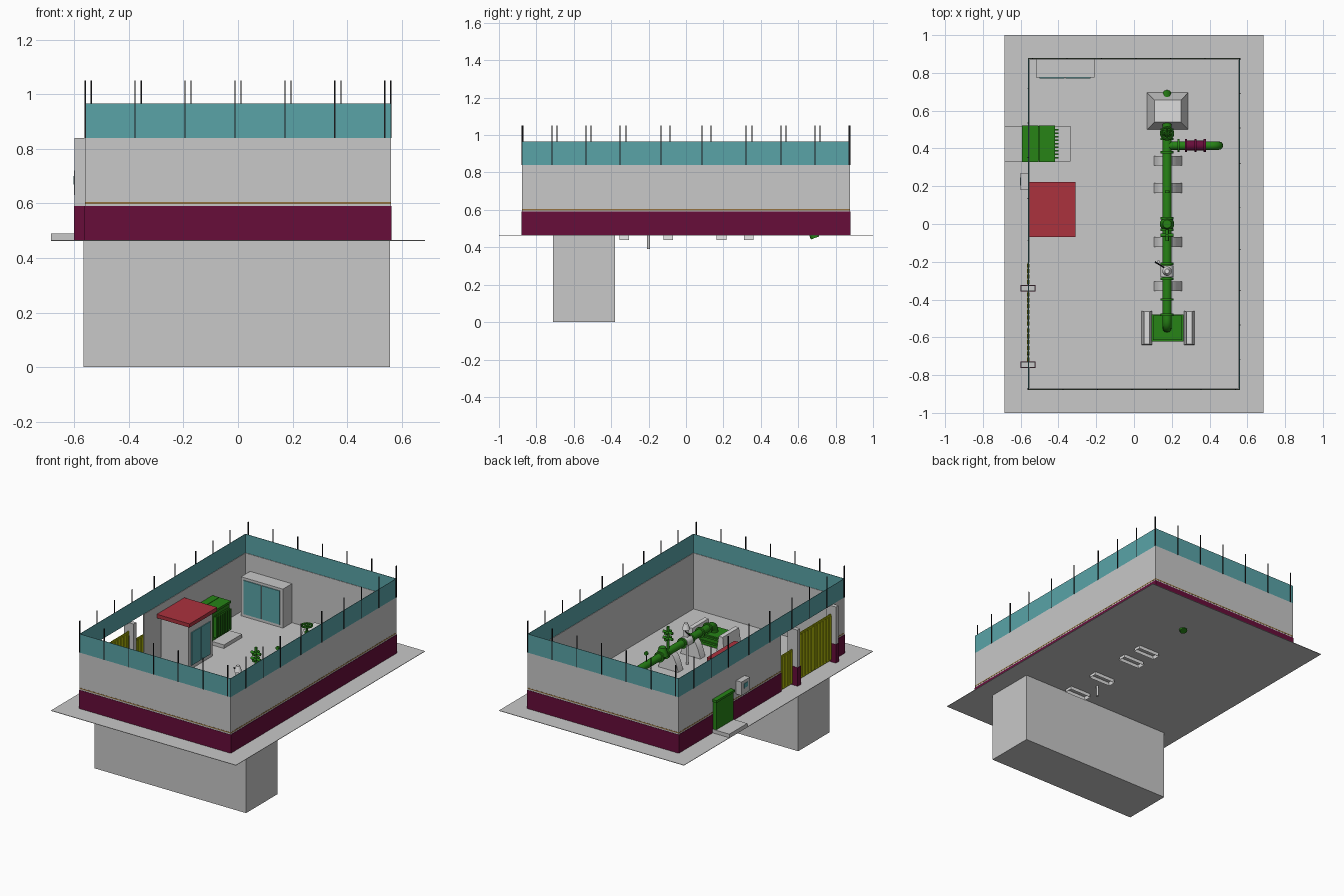
import bpy, bmesh, math
from mathutils import Vector

old = bpy.data.objects.get("Cube")
if old:
    bpy.data.objects.remove(old, do_unlink=True)


def material(name, r, g, b):
    m = bpy.data.materials.new(name)
    m.use_nodes = True
    m.diffuse_color = (r, g, b, 1)
    m.node_tree.nodes["Principled BSDF"].inputs["Base Color"].default_value = (r, g, b, 1)
    return m


GREY = material("concrete grey", .58, .58, .58)
WHITE = material("light grey", .72, .72, .72)
WINE = material("burgundy", .135, .004, .042)
TEAL = material("teal", .1, .37, .39)
GREEN = material("green", .02, .23, .008)
RED = material("red", .41, .032, .048)
OLIVE = material("yellow green", .42, .47, .003)
BLACK = material("black", .01, .01, .012)
OCHRE = material("ochre", .3, .17, .05)
G = .466           # ground level
PX, PZ = .175, .59  # main pipe axis


def finish(name, bm, mat, smooth=False):
    me = bpy.data.meshes.new(name)
    bmesh.ops.recalc_face_normals(bm, faces=bm.faces)
    bm.to_mesh(me)
    bm.free()
    ob = bpy.data.objects.new(name, me)
    bpy.context.collection.objects.link(ob)
    me.materials.append(mat)
    if smooth:
        bpy.context.view_layer.objects.active = ob
        bpy.ops.object.select_all(action='DESELECT')
        ob.select_set(True)
        bpy.ops.object.shade_smooth_by_angle()
    return ob


def box(name, mat, x, y, z, taper=(1, 1)):
    """Box from ranges; taper shrinks the top."""
    bm = bmesh.new()
    bmesh.ops.create_cube(bm, size=1)
    for v in bm.verts:
        t = taper if v.co.z > 0 else (1, 1)
        v.co = Vector(((x[0] + x[1]) / 2 + v.co.x * (x[1] - x[0]) * t[0],
                       (y[0] + y[1]) / 2 + v.co.y * (y[1] - y[0]) * t[1],
                       z[0] if v.co.z < 0 else z[1]))
    return finish(name, bm, mat)


def rod(name, mat, a, b, r, sides=20, r2=None):
    """Cylinder or cone between two points."""
    a, b = Vector(a), Vector(b)
    bm = bmesh.new()
    bmesh.ops.create_cone(bm, cap_ends=True, segments=sides, radius1=r,
                          radius2=r if r2 is None else r2, depth=(b - a).length)
    q = (b - a).to_track_quat('Z', 'Y')
    for v in bm.verts:
        v.co = q @ v.co + (a + b) / 2
    return finish(name, bm, mat, sides > 6)


def pipe(name, mat, pts, r, fillet=.05):
    """Round pipe along a path with filleted corners."""
    pts = [Vector(p) for p in pts]
    path = [pts[0]]
    for p, c, n in zip(pts, pts[1:], pts[2:]):
        s, e = c + (p - c).normalized() * fillet, c + (n - c).normalized() * fillet
        path += [s.lerp(c, k / 6).lerp(c.lerp(e, k / 6), k / 6) for k in range(7)]
    path.append(pts[-1])
    cu = bpy.data.curves.new(name, 'CURVE')
    cu.dimensions = '3D'
    cu.bevel_depth, cu.bevel_resolution, cu.use_fill_caps = r, 4, True
    sp = cu.splines.new('POLY')
    sp.points.add(len(path) - 1)
    for q, p in zip(sp.points, path):
        q.co = (*p, 1)
    cu.materials.append(mat)
    ob = bpy.data.objects.new(name, cu)
    bpy.context.collection.objects.link(ob)


def wheel(name, mat, centre, r, tube):
    """Handwheel: rim and two spokes."""
    bpy.ops.mesh.primitive_torus_add(location=centre, major_radius=r, minor_radius=tube,
                                     major_segments=24, minor_segments=8)
    ob = bpy.context.object
    ob.name = name
    ob.data.materials.append(mat)
    c = Vector(centre)
    for d in (Vector((r, 0, 0)), Vector((0, r, 0))):
        rod(name + "_spoke", mat, c - d, c + d, tube, 6)


# Ground slab and underground tank
box("ground", GREY, (-.685, .685), (-1, 1), (G - .003, G))
box("underground_tank", GREY, (-.565, .557), (-.71, -.38), (0, G - .003))

# Perimeter wall: grey panels, outer burgundy base, thin stripe, screen above
T, XW, YW = .006, .56, .877
DOOR_END, GATE_END = -.205, -.75


def wall(name, along_x, at, span):
    s = 1 if at > 0 else -1
    for part, mat, z, off, th in (("panel", GREY, (G, .84), 0, T),
                                  ("base", WINE, (G, .59), .002, .003),
                                  ("stripe", OCHRE, (.598, .605), .001, .002)):
        r = tuple(sorted((at + s * off, at + s * (off - th))))
        box(f"{name}_{part}", mat, *((span, r) if along_x else (r, span)), z)


wall("front_wall", True, -YW, (-XW, XW))
wall("back_wall", True, YW, (-XW, XW))
wall("left_wall", False, XW, (-YW, YW))
wall("right_wall", False, -XW, (DOOR_END, YW))
wall("right_wall_end", False, -XW, (-YW, GATE_END))
for s in (-1, 1):
    yy, xx = sorted((s * YW, s * (YW - .003))), sorted((s * XW, s * (XW - .003)))
    box("screen_end", TEAL, (-XW, XW), yy, (.84, .965))
    box("screen_side", TEAL, xx, (-YW, YW), (.84, .965))

# Fence posts
P = .0025


def post(x, y):
    box("fence_post", BLACK, (x - P, x + P), (y - P, y + P), (.84, 1.05))


for i in range(7):
    post(-.56 + i * .183, -YW)
    post(-.538 + i * .183, YW)
for y in (-.716, -.535, -.353, -.134, .086, .32, .508, .69, .871):
    post(XW, y)
    post(-XW, -y)

# Gate pillars, gate leaves and side door
for y in (-.34, -.745):
    box("gate_pillar", GREY, (-.598, -.525), (y - .014, y + .014), (G, .84))
    box("pillar_base", WINE, (-.601, -.522), (y - .017, y + .017), (G, .59))


def gate(name, y0, y1, top, n):
    box(name, OLIVE, (-.563, -.558), (y0, y1), (G + .01, top))
    w = (y1 - y0) / n
    for i in range(n):
        box(name + "_slat", OLIVE, (-.567, -.554),
            (y0 + w * (i + .1), y0 + w * (i + .8)), (G + .02, top - .01))


gate("gate_leaf_a", -.73, -.547, .785, 6)
gate("gate_leaf_b", -.54, -.356, .785, 6)
gate("side_door", -.32, DOOR_END, .705, 4)

# Meter box on the wall
box("meter_box", GREY, (-.6, -.56), (.18, .27), (.63, .72))
box("meter_window", TEAL, (-.603, -.6), (.205, .245), (.67, .7))

# Transformer on its plinth, passing through the wall
box("plinth", GREY, (-.685, -.335), (.33, .52), (G, .49))
box("transformer", GREEN, (-.585, -.425), (.335, .515), (.49, .675))
for x in ((-.592, -.506), (-.502, -.418)):
    box("transformer_lid", GREEN, x, (.328, .522), (.675, .69))
for i in range(9):
    y = .35 + i * .0185
    box("cooling_fin", GREEN, (-.425, -.4), (y - .004, y + .004), (.51, .65))

# Guard hut
box("hut_body", GREY, (-.535, -.33), (-.05, .2), (G, .765))
box("hut_roof", RED, (-.552, -.31), (-.07, .222), (.765, .79))
for y in ((-.025, .072), (.078, .175)):
    box("hut_glazing", TEAL, (-.33, -.325), y, (.49, .71))

# Equipment cabinet with two doors
box("cabinet", GREY, (-.52, -.21), (.775, .87), (G, .727))
for x in ((-.5, -.368), (-.362, -.23)):
    box("cabinet_door", TEAL, x, (.77, .775), (.485, .71))

# Main pipe, sinking into the ground at both ends
pipe("main_pipe", GREEN, [(PX, -.55, .5), (PX, -.55, PZ), (PX, .64, PZ), (PX, .69, .45)], .024)
pipe("branch_pipe", GREEN, [(PX, .415, PZ), (.45, .415, PZ), (.45, .415, G)], .022)
rod("branch_meter", WINE, (.275, .415, PZ), (.375, .415, PZ), .027)
for x in (.235, .275, .325, .375):
    rod("branch_flange", WINE if x > .24 else GREEN, (x - .006, .415, PZ), (x + .006, .415, PZ), .035)
for y in (-.48, -.4, -.29, -.21, -.03, .03, .38, .45, .5):
    rod("pipe_flange", GREEN, (PX, y - .006, PZ), (PX, y + .006, PZ), .034)

# Valves: handwheel, stem with cross handle, pale actuator
rod("back_valve", GREEN, (PX, .48, PZ), (PX, .48, .66), .024, r2=.014)
rod("back_valve_stem", GREEN, (PX, .48, .65), (PX, .48, .7), .006)
wheel("back_handwheel", GREEN, (PX, .48, .7), .032, .006)
rod("middle_valve", GREEN, (PX, 0, PZ), (PX, 0, .645), .038, r2=.022)
rod("middle_stem", GREEN, (PX, -.06, PZ), (PX, -.06, .76), .008)
for z in (.68, .72):
    rod("cross_handle", GREEN, (PX - .035, -.06, z), (PX + .035, -.06, z), .009)
    rod("cross_handle", GREEN, (PX, -.09, z), (PX, -.03, z), .009)
rod("actuator_body", WHITE, (PX, -.28, PZ), (PX, -.22, PZ), .034)
rod("actuator_neck", WHITE, (PX, -.25, PZ), (PX, -.25, .68), .016)
rod("actuator_head", WHITE, (PX, -.25, .67), (PX, -.25, .71), .025, r2=.012)
rod("actuator_lever", BLACK, (.11, -.2, .66), (PX, -.24, .66), .004, 8)
rod("gauge_stem", BLACK, (PX, .17, PZ), (PX, .17, .66), .003, 8)
rod("gauge", GREEN, (PX, .163, .667), (PX, .177, .667), .012)
rod("drain_post", GREY, (.13, -.2, .39), (.13, -.2, PZ), .008)

# Saddles: curved hollow shells reaching slightly below ground
for y in (-.33, -.095, .19, .335):
    bm = bmesh.new()
    rows = []
    for k in range(13):
        u = math.cos(math.pi * k / 12)
        x = PX + .005 + .08 * u
        z = .44 + .145 * (1 - abs(u) ** 2.5)
        rows.append([bm.verts.new((x, y + d, z)) for d in (-.026, .026)])
    for a, b in zip(rows, rows[1:]):
        bm.faces.new((a[0], b[0], b[1], a[1]))
    for j in (0, 1):
        bm.faces.new([r[j] for r in rows])
    finish("pipe_saddle", bm, WHITE, True)

# Anchor block at the back, inlet crate and wing blocks at the front
box("anchor_block", WHITE, (.07, .287), (.5, .695), (G, .635), (.65, .6))
box("inlet_crate", GREEN, (.1, .255), (-.615, -.485), (G, .54))
for z in (.485, .52):
    box("crate_rail", GREEN, (.092, .263), (-.622, -.478), (z, z + .012))
for x in (.068, .293):
    box("wing_block", WHITE, (x - .027, x + .027), (-.64, -.46), (G, .565), (.55, .96))
